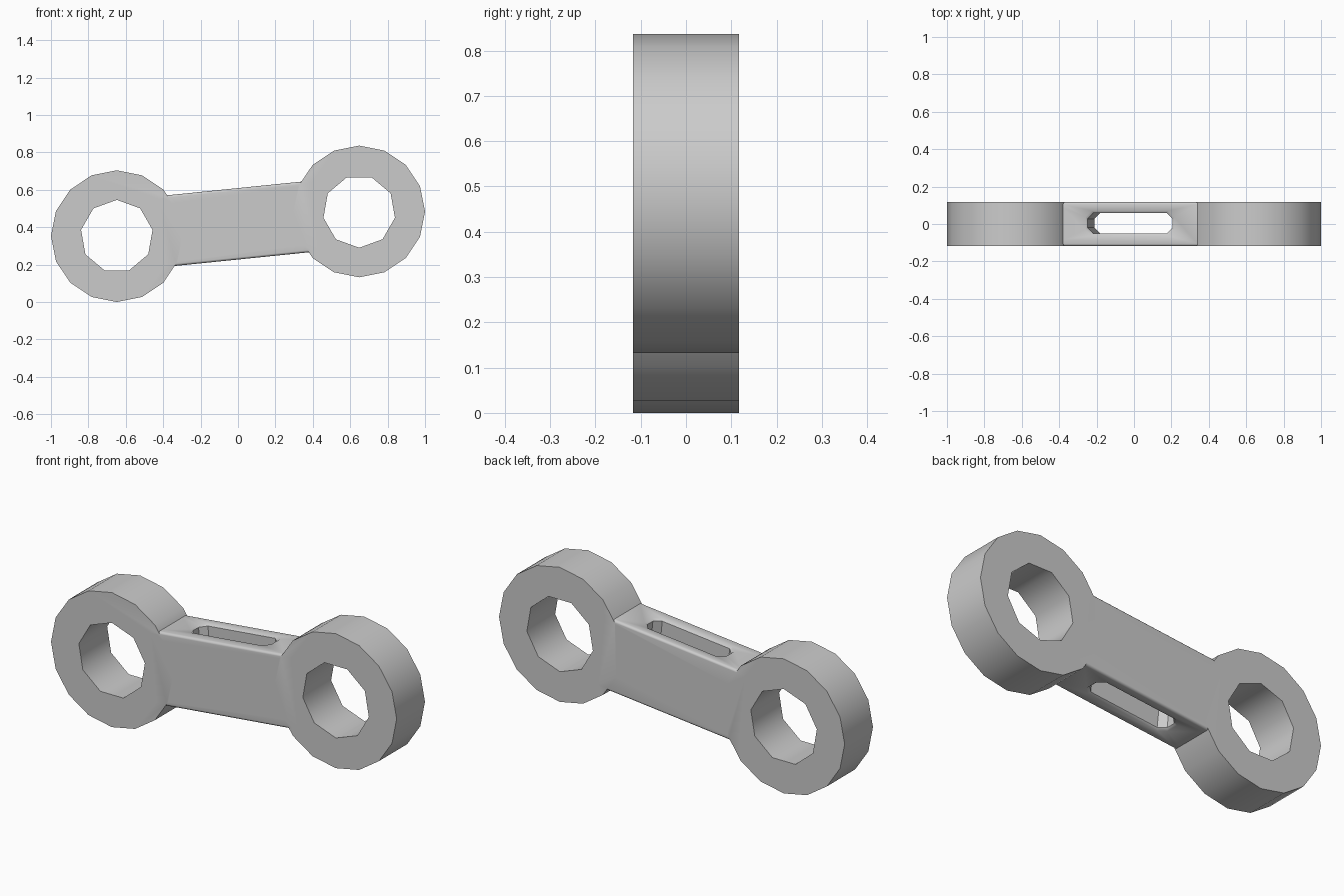
import bpy, bmesh
from math import cos, sin, tau, radians, atan2
from mathutils import Matrix

if "Cube" in bpy.data.objects:
    bpy.data.objects.remove(bpy.data.objects["Cube"])

HALF_Y = 0.117                     # half thickness of the whole link
LEFT, RIGHT = (-0.648, 0.352), (0.648, 0.484)
BAR_HALF = 0.19                    # half height of the bar
TILT = atan2(RIGHT[1] - LEFT[1], RIGHT[0] - LEFT[0])


def loft(name, loops, closed=False):
    """Skin equal-length loops; cap the ends, or join last to first."""
    bm = bmesh.new()
    rows = [[bm.verts.new(p) for p in loop] for loop in loops]
    n = len(rows[0])
    pairs = list(zip(rows, rows[1:])) + ([(rows[-1], rows[0])] if closed else [])
    for a, b in pairs:
        for i in range(n):
            j = (i + 1) % n
            bm.faces.new((a[i], a[j], b[j], b[i]))
    if not closed:
        bm.faces.new(rows[0])
        bm.faces.new(rows[-1])
    bmesh.ops.recalc_face_normals(bm, faces=bm.faces)
    mesh = bpy.data.meshes.new(name)
    bm.to_mesh(mesh)
    bm.free()
    ob = bpy.data.objects.new(name, mesh)
    bpy.context.collection.objects.link(ob)
    return ob


def cylinder(name, centre, radius, sides, start, half_y):
    angles = [start + tau * i / sides for i in range(sides)]
    return loft(name, [[(centre[0] + radius * cos(a), y, centre[1] + radius * sin(a))
                        for a in angles] for y in (-half_y, half_y)])


def apply_boolean(ob, other, operation):
    m = ob.modifiers.new(operation.lower(), 'BOOLEAN')
    m.operation, m.object, m.solver = operation, other, 'EXACT'
    bpy.context.view_layer.objects.active = ob
    bpy.ops.object.modifier_apply(modifier=m.name)
    bpy.data.objects.remove(other, do_unlink=True)


# Sloping bar with softly rounded long edges, profile swept along x
section, r = [], 0.012
for sy, sz, start in ((1, 1, 0), (-1, 1, 90), (-1, -1, 180), (1, -1, 270)):
    for k in range(4):
        a = radians(start + 30 * k)
        section.append((sy * (HALF_Y - r) + r * cos(a), sz * (BAR_HALF - r) + r * sin(a)))
link = loft("connecting_link", [[(x, y, z) for y, z in section] for x in (-0.41, 0.41)])

# Through slot with chamfered corners and slightly flared rims
levels = ((-BAR_HALF - 0.01, 0.02), (-BAR_HALF + 0.01, 0),
          (BAR_HALF - 0.01, 0), (BAR_HALF + 0.01, 0.02))
loops = []
for z, grow in levels:
    hx, hy, c = 0.228 + grow, 0.056 + grow, 0.032
    loops.append([(x - 0.003, y + 0.004, z) for x, y in (
        (hx, -hy + c), (hx, hy - c), (hx - c, hy), (-hx + c, hy),
        (-hx, hy - c), (-hx, -hy + c), (-hx + c, -hy), (hx - c, -hy))])
slot = loft("slot_cutter", loops)
slot.hide_render = True
apply_boolean(link, slot, 'DIFFERENCE')

centre_z = (LEFT[1] + RIGHT[1]) / 2
link.data.transform(Matrix.Translation((0, 0, centre_z)) @ Matrix.Rotation(-TILT, 4, 'Y'))

# Ring eyes at both ends: sixteen sides outside, nine sides in the bore
for side, centre, start in (("left", LEFT, 90), ("right", RIGHT, -90)):
    eye = cylinder(side + "_eye", centre, 0.352, 16, 0, HALF_Y)
    apply_boolean(link, eye, 'UNION')
for side, centre, start in (("left", LEFT, 90), ("right", RIGHT, -90)):
    bore = cylinder(side + "_bore_cutter", centre, 0.194, 9, radians(start), HALF_Y + 0.1)
    bore.hide_render = True
    apply_boolean(link, bore, 'DIFFERENCE')

# Smooth rounded walls, keep flat faces crisp
bpy.ops.object.select_all(action='DESELECT')
link.select_set(True)
bpy.context.view_layer.objects.active = link
bpy.ops.object.shade_smooth_by_angle(angle=radians(42))
